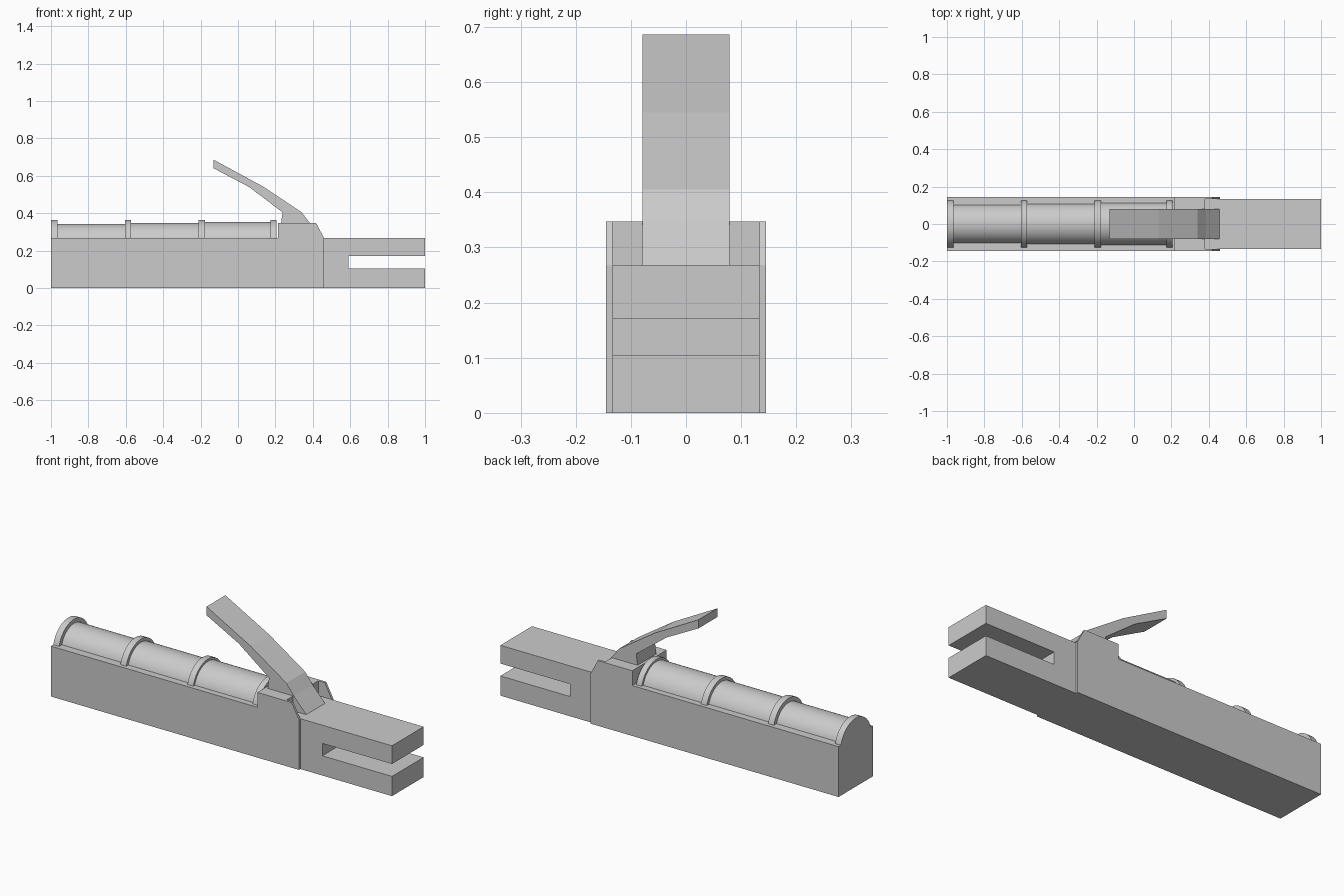
import bpy, math

if "Cube" in bpy.data.objects:
    bpy.data.objects.remove(bpy.data.objects["Cube"])


def prism(name, profile, y0, y1):
    """Extrude an x-z outline along y."""
    n = len(profile)
    verts = [(x, y0, z) for x, z in profile] + [(x, y1, z) for x, z in profile]
    faces = [list(range(n)), list(range(2 * n - 1, n - 1, -1))]
    faces += [[i, i + n, (i + 1) % n + n, (i + 1) % n] for i in range(n)]
    mesh = bpy.data.meshes.new(name)
    mesh.from_pydata(verts, [], faces)
    mesh.update()
    obj = bpy.data.objects.new(name, mesh)
    bpy.context.collection.objects.link(obj)
    return obj


def rod(name, x0, x1, radius):
    """Cylinder lying along x, half sunk in the body."""
    bpy.ops.mesh.primitive_cylinder_add(
        vertices=48, radius=radius, depth=x1 - x0,
        location=((x0 + x1) / 2, 0, 0.236), rotation=(0, math.pi / 2, 0))
    obj = bpy.context.object
    obj.name = name
    bpy.ops.object.shade_smooth_by_angle(angle=math.radians(30))
    return obj


# Long core block with the forked end
prism("forked_body", [(-1, 0), (1, 0), (1, 0.105), (0.59, 0.105),
                      (0.59, 0.171), (1, 0.171), (1, 0.268), (-1, 0.268)],
      -0.133, 0.133)

# Thin side plates with raised ears
plate = [(-1, 0), (0.46, 0), (0.46, 0.268), (0.418, 0.347),
         (0.215, 0.347), (0.215, 0.268), (-1, 0.268)]
prism("side_plate_front", plate, -0.145, -0.133)
prism("side_plate_back", plate, 0.133, 0.145)

# Raised block between the ears
prism("lever_mount", [(0.215, 0.26), (0.38, 0.26), (0.38, 0.347), (0.215, 0.347)],
      -0.133, 0.133)

# Bent lever
prism("lever", [(-0.13, 0.64), (0.06, 0.54), (0.238, 0.405), (0.23, 0.345),
                (0.23, 0.265), (0.46, 0.265), (0.385, 0.347), (0.34, 0.405),
                (0.13, 0.545), (-0.13, 0.686)], -0.079, 0.079)

# Stepped tube sections
for i, (x0, x1, r) in enumerate([(-0.98, -0.59, 0.107), (-0.59, -0.19, 0.112),
                                 (-0.19, 0.19, 0.117)]):
    rod(f"tube_section_{i + 1}", x0, x1, r)

# Collars around the tube
for i, (x0, x1) in enumerate([(-1, -0.966), (-0.605, -0.571),
                              (-0.21, -0.176), (0.173, 0.205)]):
    rod(f"collar_{i + 1}", x0, x1, 0.129)
